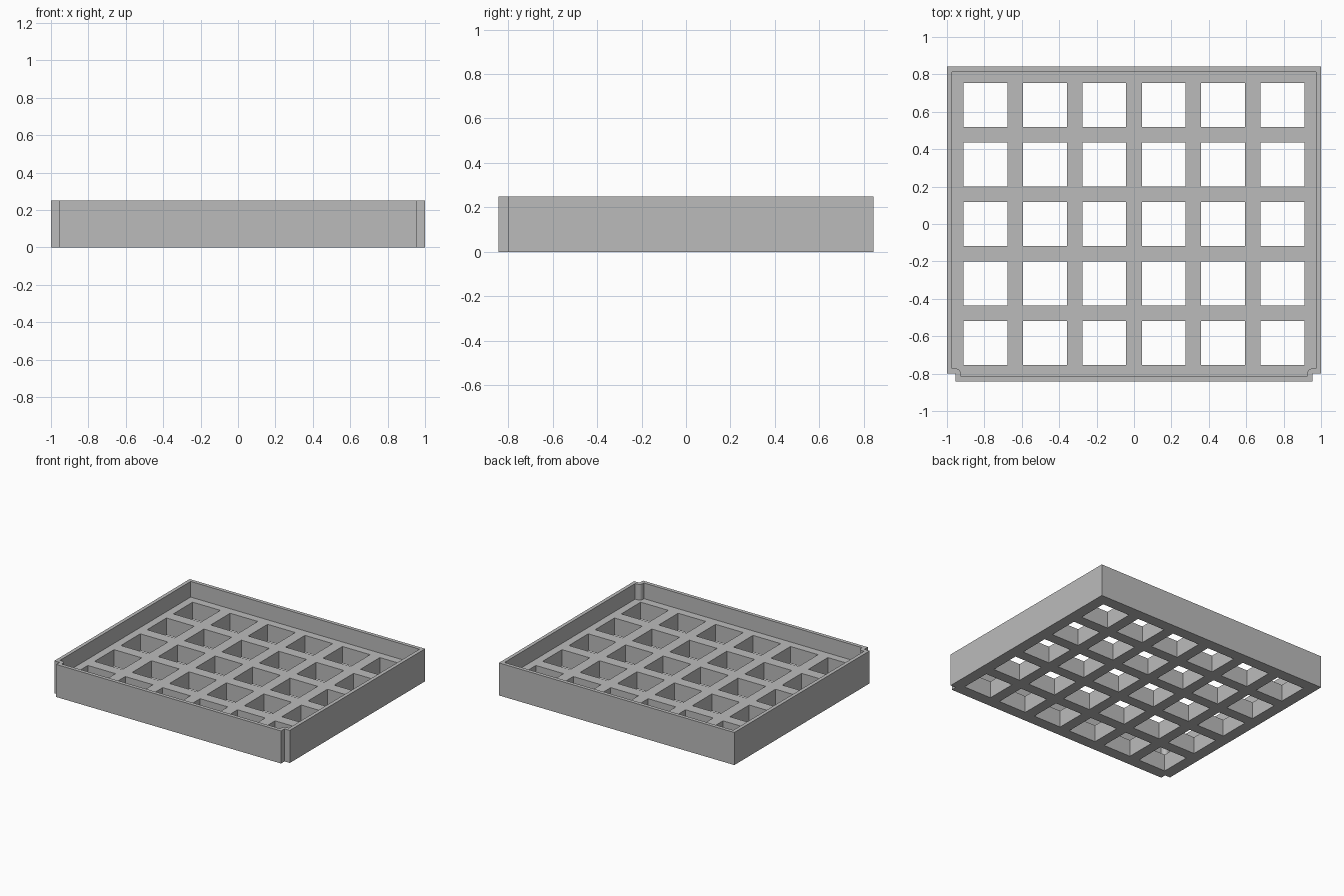
import bpy, bmesh, math

if "Cube" in bpy.data.objects:
    bpy.data.objects.remove(bpy.data.objects["Cube"], do_unlink=True)

HALF_X, HALF_Y, HEIGHT = 1.0, 0.842, 0.25
WALL, FLOOR = 0.028, 0.13
NOTCH_X, NOTCH_Y = 0.955, -0.8
PITCH, HOLE = 0.318, 0.235
COLUMNS, ROWS = 6, 5

grey = bpy.data.materials.new("plain grey")
grey.use_nodes = True
colour = (0.5, 0.5, 0.5, 1)
grey.diffuse_color = colour
grey.node_tree.nodes["Principled BSDF"].inputs["Base Color"].default_value = colour


def prism(bm, outline, z0, z1):
    """Extrude a closed counter-clockwise outline between two heights."""
    face = bm.faces.new([bm.verts.new((x, y, z0)) for x, y in outline])
    top = bmesh.ops.extrude_face_region(bm, geom=[face], use_keep_orig=True)
    moved = [v for v in top["geom"] if isinstance(v, bmesh.types.BMVert)]
    bmesh.ops.translate(bm, verts=moved, vec=(0, 0, z1 - z0))


def finish(bm, name):
    bmesh.ops.recalc_face_normals(bm, faces=bm.faces)
    mesh = bpy.data.meshes.new(name)
    bm.to_mesh(mesh)
    bm.free()
    mesh.materials.append(grey)
    obj = bpy.data.objects.new(name, mesh)
    bpy.context.collection.objects.link(obj)
    return obj


def mirrored(right_half):
    """Complete an outline whose +x half runs from front to back."""
    return right_half + [(-x, y) for x, y in reversed(right_half)]


# Tray block with a square notch in each front corner
bm = bmesh.new()
prism(bm, mirrored([(NOTCH_X, -HALF_Y), (NOTCH_X, NOTCH_Y),
                    (HALF_X, NOTCH_Y), (HALF_X, HALF_Y)]), 0, HEIGHT)
tray = finish(bm, "grid_tray")

# Recess inside the rim, rounded around the notches
arc = [(NOTCH_X - WALL * math.cos(a), NOTCH_Y + WALL * math.sin(a))
       for a in (math.pi / 2 * i / 8 for i in range(9))]
inner_x, inner_y = HALF_X - WALL, HALF_Y - WALL
bm = bmesh.new()
prism(bm, mirrored([(NOTCH_X - WALL, -inner_y)] + arc +
                   [(inner_x, NOTCH_Y + WALL), (inner_x, inner_y)]),
      FLOOR, HEIGHT + 0.1)
recess = finish(bm, "recess_cutter")

# Grid of square openings through the floor
bm = bmesh.new()
h = HOLE / 2
for i in range(COLUMNS):
    for j in range(ROWS):
        x = (i - (COLUMNS - 1) / 2) * PITCH
        y = (j - (ROWS - 1) / 2) * PITCH
        prism(bm, [(x - h, y - h), (x + h, y - h), (x + h, y + h), (x - h, y + h)],
              -0.1, FLOOR + 0.05)
holes = finish(bm, "hole_cutter")

# Cut both shapes, then discard the cutters
bpy.context.view_layer.objects.active = tray
for cutter in (recess, holes):
    cutter.hide_render = True
    mod = tray.modifiers.new(cutter.name, "BOOLEAN")
    mod.operation, mod.solver, mod.object = "DIFFERENCE", "EXACT", cutter
    bpy.ops.object.modifier_apply(modifier=mod.name)
    bpy.data.objects.remove(cutter, do_unlink=True)
